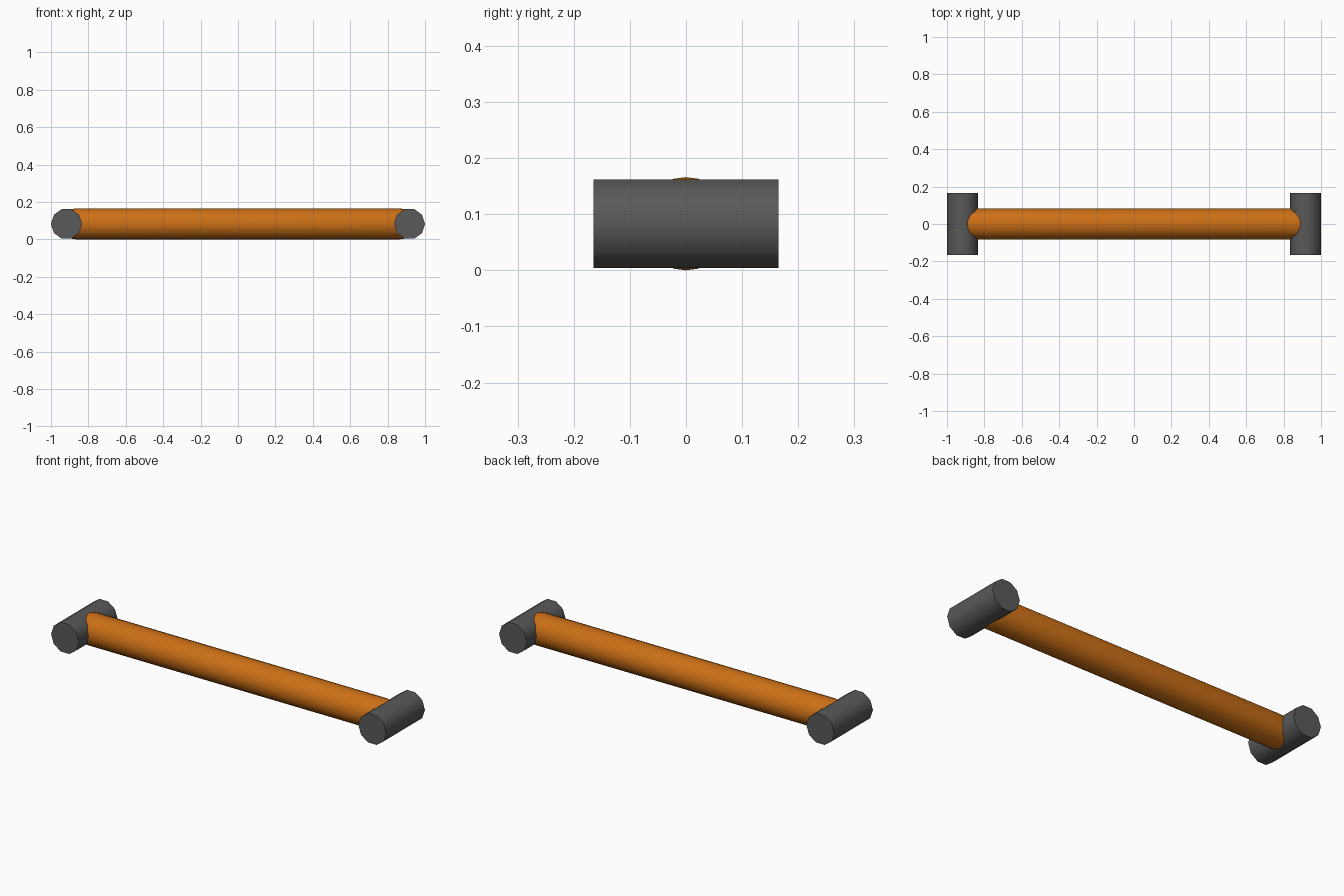
import bpy, bmesh, math

if "Cube" in bpy.data.objects:
    bpy.data.objects.remove(bpy.data.objects["Cube"])

R = 0.083       # shared tube radius, also the axis height
END_X = 0.917   # grip centre distance from the middle


def material(name, color):
    m = bpy.data.materials.new(name)
    m.diffuse_color = color
    m.use_nodes = True
    m.node_tree.nodes["Principled BSDF"].inputs["Base Color"].default_value = m.diffuse_color
    return m


def lathe(name, profile, sides, axis, location, mat):
    """Closed tube from (position, radius) rings along the x or y axis."""
    bm = bmesh.new()
    rings = []
    for p, r in profile:
        ring = []
        for i in range(sides):
            a = 2 * math.pi * i / sides
            u, v = r * math.cos(a), r * math.sin(a)
            ring.append(bm.verts.new((p, u, v) if axis == 'x' else (u, p, v)))
        rings.append(ring)
    for a, b in zip(rings, rings[1:]):
        for i in range(sides):
            j = (i + 1) % sides
            bm.faces.new((a[i], a[j], b[j], b[i]))
    bm.faces.new(rings[0])
    bm.faces.new(rings[-1])
    bmesh.ops.recalc_face_normals(bm, faces=bm.faces)
    me = bpy.data.meshes.new(name)
    bm.to_mesh(me)
    bm.free()
    me.materials.append(mat)
    ob = bpy.data.objects.new(name, me)
    ob.location = location
    bpy.context.collection.objects.link(ob)
    bpy.ops.object.select_all(action='DESELECT')
    ob.select_set(True)
    bpy.context.view_layer.objects.active = ob
    bpy.ops.object.shade_smooth_by_angle(angle=math.radians(40))
    return ob


orange = material("orange", (0.6, 0.16, 0.008, 1))
grey = material("dark_grey", (0.1, 0.1, 0.1, 1))

# Long bar with rounded ends sunk into the end pieces
half = [(0.864 + R * math.sin(t), R * math.cos(t))
        for t in (math.radians(d) for d in (0, 18, 36, 54, 72))]
profile = [(-x, r) for x, r in reversed(half)] + half
lathe("long_bar", profile, 24, 'x', (0, 0, R), orange)

# Crosswise end pieces
for side, s in (("left", -1), ("right", 1)):
    lathe(side + "_end_piece", [(-0.165, R), (0.165, R)], 10, 'y',
          (s * END_X, 0, R), grey)
